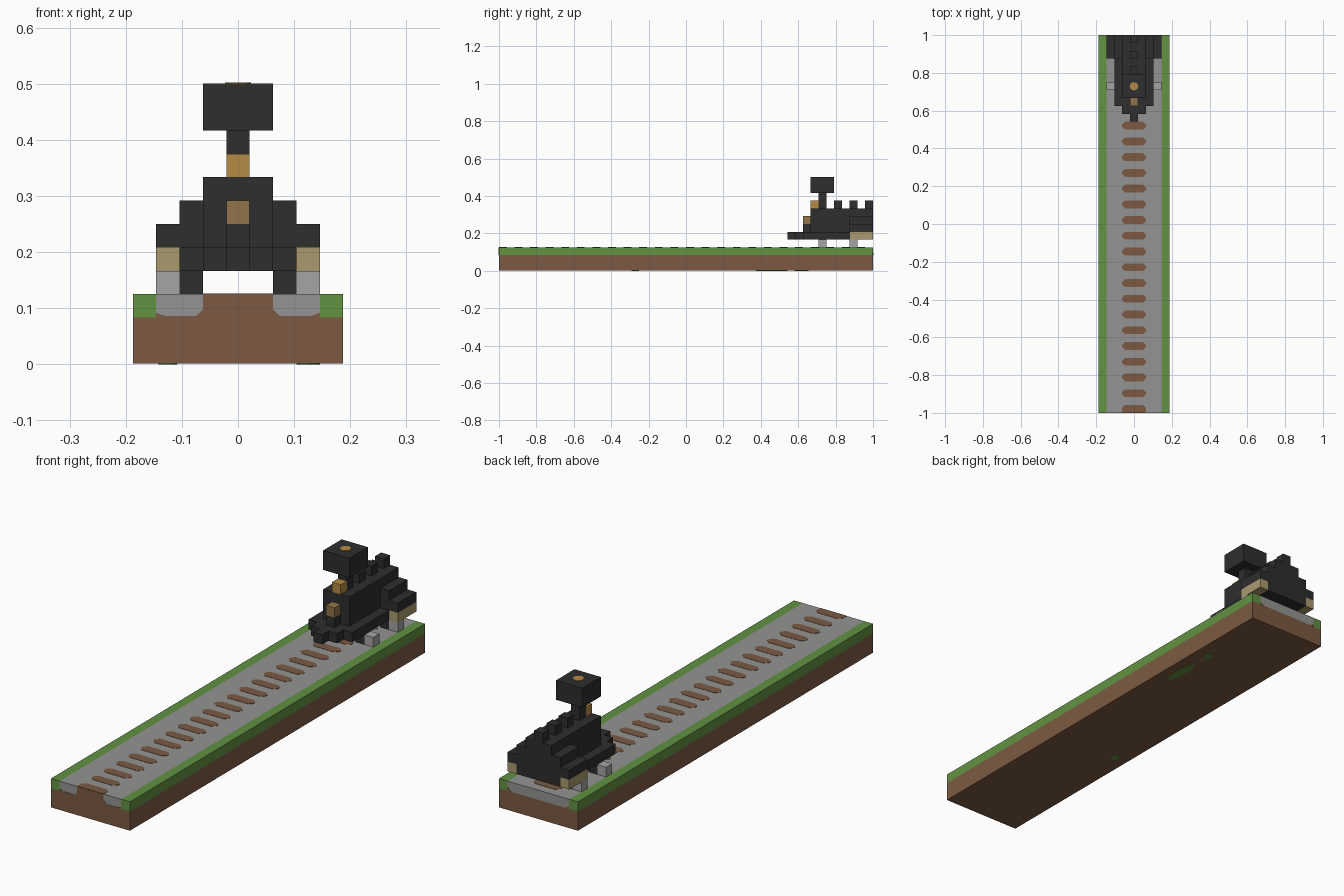
import bpy, bmesh, math
from mathutils import Vector

cube = bpy.data.objects.get("Cube")
if cube:
    bpy.data.objects.remove(cube, do_unlink=True)

U = 1 / 24  # one block


def material(name, rgb):
    def linear(c):
        c /= 255
        return c / 12.92 if c <= 0.04045 else ((c + 0.055) / 1.055) ** 2.4
    col = [linear(c) for c in rgb] + [1]
    m = bpy.data.materials.new(name)
    m.use_nodes = True
    m.diffuse_color = col
    bsdf = next(n for n in m.node_tree.nodes if n.type == 'BSDF_PRINCIPLED')
    bsdf.inputs["Base Color"].default_value = col
    bsdf.inputs["Roughness"].default_value = 0.9
    return m


black = material("coal black", (46, 46, 46))
dirt = material("dirt brown", (124, 90, 66))
grass = material("grass green", (98, 146, 66))
gravel = material("gravel grey", (148, 148, 147))
steel = material("wheel grey", (165, 165, 165))
gold = material("lamp gold", (182, 139, 70))
brass = material("dull brass", (146, 117, 76))
tan = material("tan", (170, 155, 110))


def prism(name, points, depth, mat):
    """Polygon in block units, extruded by the depth vector."""
    bm = bmesh.new()
    face = bm.faces.new([bm.verts.new(Vector(p) * U) for p in points])
    out = bmesh.ops.extrude_face_region(bm, geom=[face])["geom"]
    verts = [v for v in out if isinstance(v, bmesh.types.BMVert)]
    bmesh.ops.translate(bm, verts=verts, vec=Vector(depth) * U)
    bmesh.ops.recalc_face_normals(bm, faces=bm.faces)
    me = bpy.data.meshes.new(name)
    bm.to_mesh(me)
    bm.free()
    me.materials.append(mat)
    ob = bpy.data.objects.new(name, me)
    bpy.context.scene.collection.objects.link(ob)
    return ob


def box(name, xs, ys, zs, mat):
    (x0, x1), (y0, y1), (z0, z1) = xs, ys, zs
    return prism(name, [(x0, y0, z0), (x1, y0, z0), (x1, y1, z0), (x0, y1, z0)],
                 (0, 0, z1 - z0), mat)


def centred(name, half, ys, zs, mat):
    return box(name, (-half, half), ys, zs, mat)


def pair(name, x0, x1, ys, zs, mat):
    box("left_" + name, (x0, x1), ys, zs, mat)
    box("right_" + name, (-x1, -x0), ys, zs, mat)


def oval(name, x, y, z, rx, ry, mat, sides=12):
    pts = [(x + rx * math.cos(math.tau * i / sides),
            y + ry * math.sin(math.tau * i / sides), z) for i in range(sides)]
    return prism(name, pts, (0, 0, 0.05), mat)


# Ground strip
whole = (-24, 24)
centred("dirt_bed", 4.5, whole, (0.03, 2), dirt)
centred("gravel_bed", 3.5, whole, (2, 3), gravel)
pair("grass_edge", 3.5, 4.5, whole, (2, 3), grass)

# Sleepers with clipped ends, the first cut square at the front
for i in range(24):
    y = -24 + 2 * i
    a = 0 if i == 0 else 0.35
    prism("sleeper", [(-1.5 + a, y, 3), (1.5 - a, y, 3), (1.5, y + 0.35, 3),
                      (1.5, y + 0.65, 3), (1.15, y + 1, 3), (-1.15, y + 1, 3),
                      (-1.5, y + 0.65, 3), (-1.5, y + 0.35, 3)], (0, 0, 0.03), dirt)

# Dirt showing on the ends of the gravel
half = [(1.5, 3), (1.5, 2.35), (1.8, 2.06), (3.1, 2.06), (3.5, 2.2), (3.5, 2)]
profile = half + [(-x, z) for x, z in reversed(half)]
prism("front_dirt_face", [(x, -24, z) for x, z in profile], (0, -0.03, 0), dirt)
for s in (-1, 1):
    prism("rear_dirt_corner", [(s * 3.1, 24, 2), (s * 3.5, 24, 2.35), (s * 3.5, 24, 2)],
          (0, 0.03, 0), dirt)

# Patches under the strip
oval("long_green_patch", 3, 11, 0, 0.5, 2, grass)
oval("small_green_patch", 3, 15.2, 0, 0.4, 0.5, grass)
oval("brass_patch", 3, 14.4, 0, 0.45, 0.5, brass)
oval("far_green_patch", -3, -6.5, 0, 0.4, 0.5, grass)

# Wheels
for y in (17, 21):
    pair("inner_wheel", 1.5, 2.5, (y, y + 1), (3, 4), black)
    pair("outer_wheel", 2.5, 3.5, (y, y + 1), (3, 4), steel)

# Chassis with a stepped pointed front
centred("chassis", 2.5, (15, 24), (4, 5), black)
centred("front_guard", 1.5, (14, 15), (4, 5), black)
centred("guard_tip", 0.5, (13, 14), (4, 5), black)

# Boiler and headlamp
centred("boiler", 1.5, (16, 24), (5, 8), black)
centred("headlamp_post", 0.5, (15, 16), (5, 6), black)
centred("headlamp", 0.5, (15, 16), (6, 7), brass)
centred("top_lamp", 0.5, (16, 17), (8, 9), gold)

# Rear flanks step outwards
cab = (21, 24)
pair("upper_flank", 1.5, 2.5, cab, (5, 7), black)
pair("lower_flank", 2.5, 3.5, cab, (5, 6), black)
pair("tan_step", 2.5, 3.5, cab, (4, 5), tan)

# Row of domes, chimney and its wide head
for y in (19, 21, 23):
    centred("dome", 0.5, (y, y + 1), (8, 9), black)
centred("chimney", 0.5, (17, 18), (8, 10), black)
centred("chimney_head", 1.5, (16, 19), (10, 12), black)
oval("ember", 0, 17.5, 12, 0.55, 0.55, gold, sides=8)
